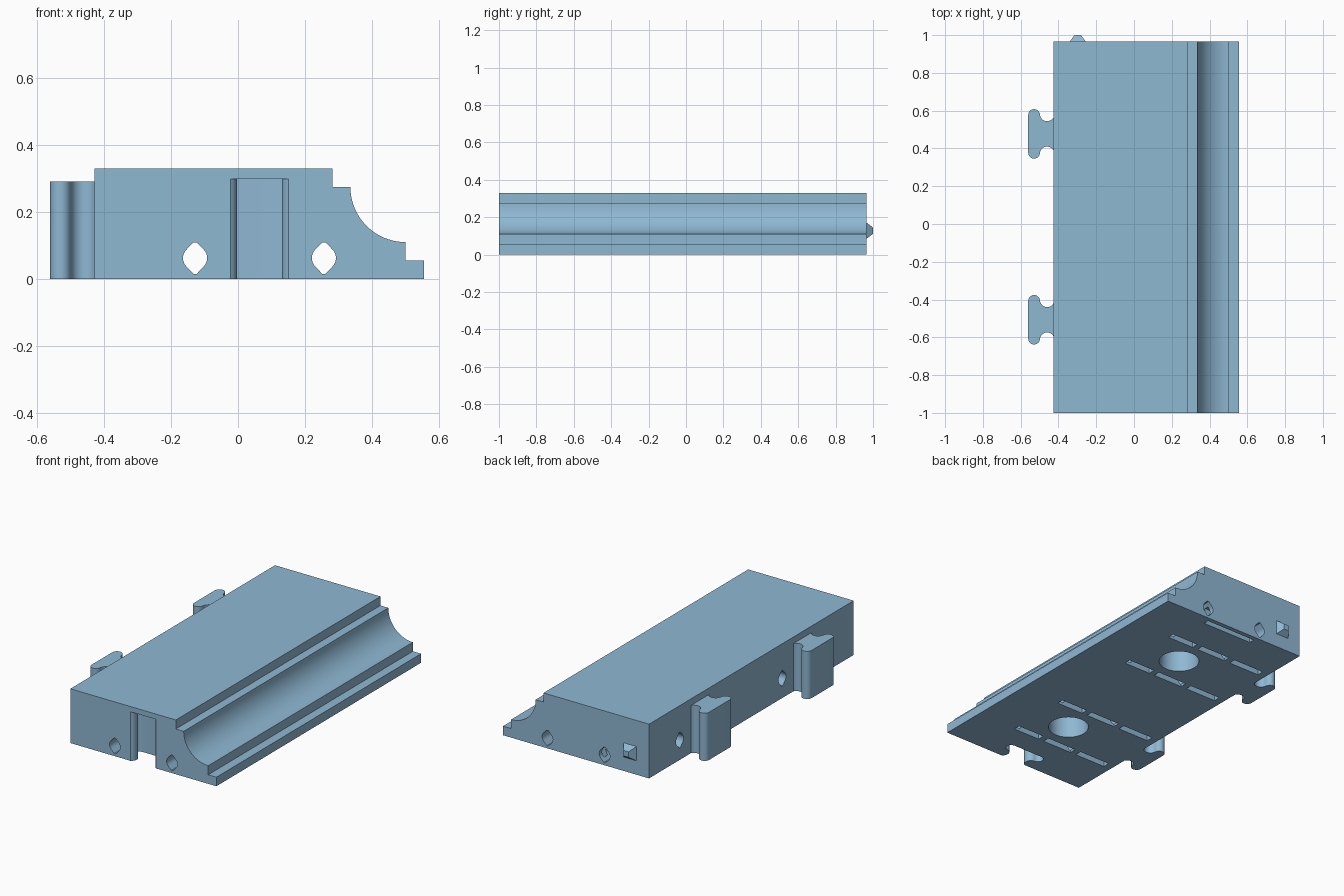
import bpy, bmesh, math
from mathutils import Vector

if "Cube" in bpy.data.objects:
    bpy.data.objects.remove(bpy.data.objects["Cube"])

blue = bpy.data.materials.new("light steel blue")
blue.diffuse_color = (0.275, 0.479, 0.651, 1)
blue.use_nodes = True
blue.node_tree.nodes["Principled BSDF"].inputs["Base Color"].default_value = blue.diffuse_color


def arc(cx, cy, r, a0, a1, n=12):
    """Points on an arc, angles in degrees."""
    return [(cx + r * math.cos(math.radians(a0 + (a1 - a0) * i / n)),
             cy + r * math.sin(math.radians(a0 + (a1 - a0) * i / n))) for i in range(n + 1)]


def prism(name, pts, place, lo, hi):
    """Extrude a 2D outline; place(a, b, t) maps it into space."""
    bm = bmesh.new()
    ends = [[bm.verts.new(place(a, b, t)) for a, b in pts] for t in (lo, hi)]
    bm.faces.new(ends[0])
    bm.faces.new(ends[1])
    for i in range(len(pts)):
        j = (i + 1) % len(pts)
        bm.faces.new((ends[0][i], ends[0][j], ends[1][j], ends[1][i]))
    bmesh.ops.recalc_face_normals(bm, faces=bm.faces)
    mesh = bpy.data.meshes.new(name)
    bm.to_mesh(mesh)
    bm.free()
    mesh.materials.append(blue)
    ob = bpy.data.objects.new(name, mesh)
    bpy.context.collection.objects.link(ob)
    return ob


def along_y(a, b, t):
    return Vector((a, t, b))


def along_x(a, b, t):
    return Vector((t, a, b))


def along_z(a, b, t):
    return Vector((a, b, t))


def box_outline(x, y, w, d):
    return [(x - w / 2, y - d / 2), (x + w / 2, y - d / 2),
            (x + w / 2, y + d / 2), (x - w / 2, y + d / 2)]


def smooth(ob):
    bpy.ops.object.select_all(action='DESELECT')
    ob.select_set(True)
    bpy.context.view_layer.objects.active = ob
    bpy.ops.object.shade_smooth_by_angle(angle=math.radians(30))


LEFT, FRONT, BACK = -0.427, -1.0, 0.965
MID = 0.064
CENTRES = (0.477, -0.507)

# Moulded body with stepped cove along its right side
profile = [(LEFT, 0), (0.555, 0), (0.555, 0.055), (0.5, 0.055)]
profile += arc(0.5, 0.275, 0.165, 270, 180, 24)
profile += [(0.282, 0.275), (0.282, 0.33), (LEFT, 0.33)]
body = prism("body", profile, along_y, FRONT, BACK)


def clip_outline(root):
    """Dog-bone connector: (outward distance, sideways offset)."""
    half = arc(0.033, 0.105, 0.038, 210, 360, 14)
    half[0] = (0, half[0][1])
    half += arc(0.102, 0.1, 0.031, 180, 0, 12)
    if root:
        half.insert(0, (-root, half[0][1]))
    return half + [(d, -w) for d, w in reversed(half)]


# Connector clips on the left side
for i, cy in enumerate(CENTRES):
    clip = prism(f"connector_clip_{i + 1}", clip_outline(0.01),
                 lambda d, w, t: Vector((LEFT - d, cy + w, t)), 0, 0.29)
    smooth(clip)

# Locating stud on the back
stud = prism("locating_stud", box_outline(-0.298, 0.128, 0.094, 0.094), along_y, BACK - 0.005, 1.0)
for v in stud.data.vertices:
    if v.co.y > 0.99:
        v.co.x = -0.298 + (v.co.x + 0.298) * 0.36
        v.co.z = 0.128 + (v.co.z - 0.128) * 0.36

cutters = []

# Matching connector socket in the front
cutters.append(prism("socket_cutter", clip_outline(0.02),
                     lambda d, w, t: Vector((MID + w, FRONT + d, t)), -0.05, 0.298))


def hole_outline(cx, cz):
    """Round hole with blunt points at top and bottom."""
    r = 0.036
    pts = arc(0, 0, r, -45, 45, 8) + [(0.005, 0.047), (-0.005, 0.047)]
    pts += arc(0, 0, r, 135, 225, 8) + [(-0.005, -0.047), (0.005, -0.047)]
    return [(cx + a, cz + b) for a, b in pts]


# Lengthwise wire holes
for x in (-0.128, 0.256):
    cutters.append(prism("long_hole_cutter", hole_outline(x, 0.0625), along_y, -1.1, 1.1))

# Crosswise holes, underside slits and round pockets
for cy in CENTRES:
    for y in (cy - 0.193, cy + 0.193):
        cutters.append(prism("cross_hole_cutter", hole_outline(y, 0.12), along_x, -0.6, 0.288))
        for x, w in ((0.198, 0.18), (-0.03, 0.2), (-0.275, 0.21)):
            cutters.append(prism("slit_cutter", box_outline(x, y, w, 0.042), along_z, -0.05, 0.1))
    cutters.append(prism("pocket_cutter", arc(MID, cy, 0.114, 0, 352.5, 47), along_z, -0.05, 0.25))

# Long slit near the back edge
cutters.append(prism("back_slit_cutter", box_outline(MID, 0.92, 0.34, 0.035), along_z, -0.05, 0.1))

# Cut the body, then drop the cutters
bpy.ops.object.select_all(action='DESELECT')
body.select_set(True)
bpy.context.view_layer.objects.active = body
for c in cutters:
    c.hide_render = True
    mod = body.modifiers.new("cut", 'BOOLEAN')
    mod.operation = 'DIFFERENCE'
    mod.solver = 'EXACT'
    mod.object = c
    bpy.ops.object.modifier_apply(modifier=mod.name)
for c in cutters:
    bpy.data.objects.remove(c)
smooth(body)
